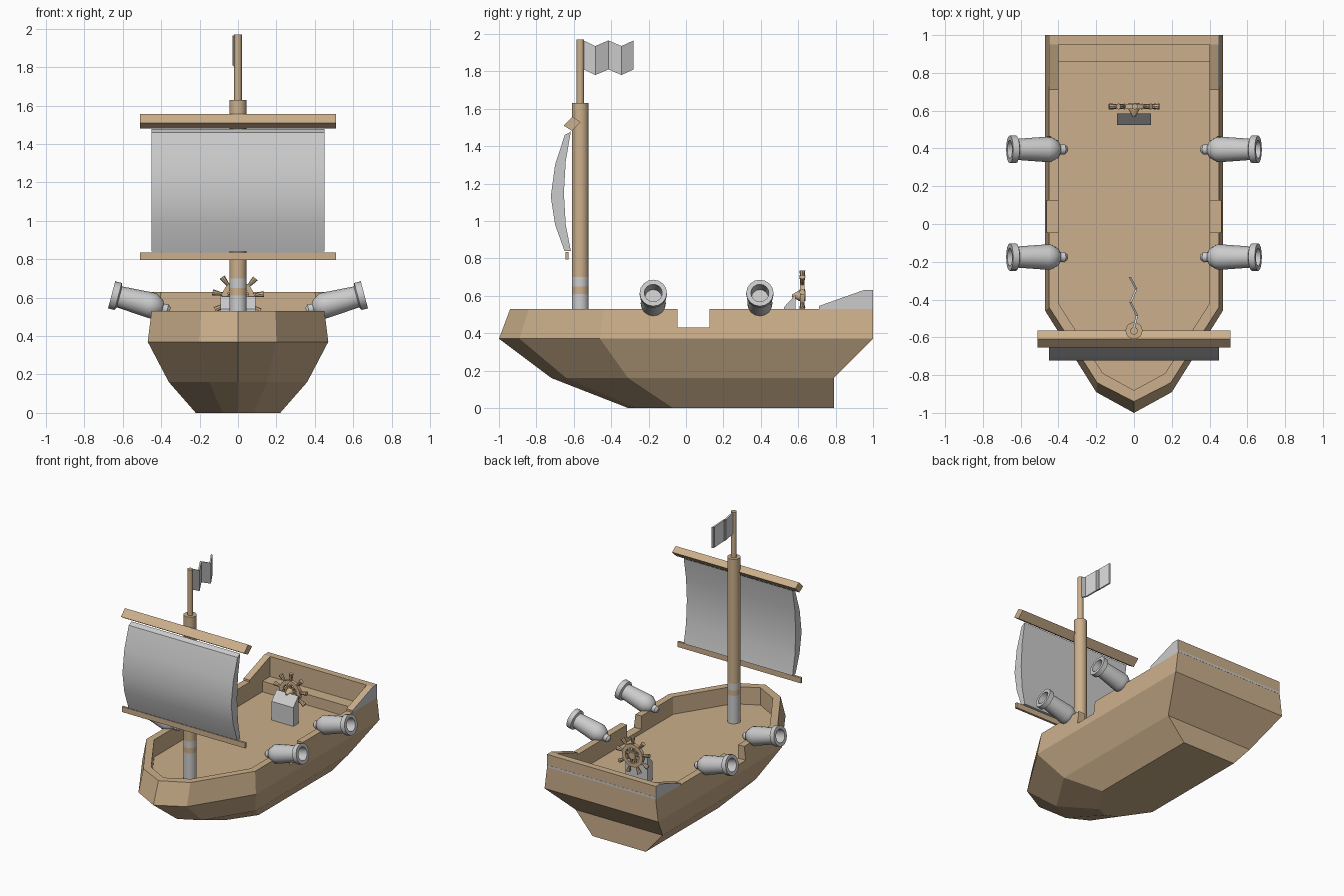
import bpy, bmesh
from math import sin, cos, pi, radians
from mathutils import Matrix, Vector

if "Cube" in bpy.data.objects:
    bpy.data.objects.remove(bpy.data.objects["Cube"])

wood = bpy.data.materials.new("wood")
wood.diffuse_color = (0.60, 0.43, 0.26, 1)
wood.use_nodes = True
wood.node_tree.nodes["Principled BSDF"].inputs["Base Color"].default_value = wood.diffuse_color


def finish(name, bm, mat=None, smooth=None):
    bmesh.ops.recalc_face_normals(bm, faces=bm.faces)
    me = bpy.data.meshes.new(name)
    bm.to_mesh(me)
    bm.free()
    ob = bpy.data.objects.new(name, me)
    bpy.context.collection.objects.link(ob)
    if mat:
        me.materials.append(mat)
    bpy.ops.object.select_all(action='DESELECT')
    ob.select_set(True)
    bpy.context.view_layer.objects.active = ob
    if smooth:
        bpy.ops.object.shade_smooth_by_angle(angle=radians(smooth))
    return ob


def loft(bm, rings, closed=False):
    """Skin equal-length closed rings; cap the ends unless the loft closes on itself."""
    vs = [[bm.verts.new(p) for p in r] for r in rings]
    n = len(vs[0])
    pairs = list(zip(vs, vs[1:])) + ([(vs[-1], vs[0])] if closed else [])
    for a, b in pairs:
        for i in range(n):
            bm.faces.new((a[i], a[(i + 1) % n], b[(i + 1) % n], b[i]))
    if not closed:
        bm.faces.new(vs[0])
        bm.faces.new(vs[-1])


def prism(name, profile, x0, x1, mat=None, smooth=None):
    bm = bmesh.new()
    loft(bm, [[(x, y, z) for y, z in profile] for x in (x0, x1)])
    return finish(name, bm, mat, smooth)


def box(name, x0, x1, y0, y1, z0, z1, mat=None):
    return prism(name, [(y0, z0), (y1, z0), (y1, z1), (y0, z1)], x0, x1, mat)


def lathe(bm, profile, n, mat4, closed=False):
    """Revolve (radius, height) points about local z, placed by a matrix."""
    loft(bm, [[mat4 @ Vector((r * cos(2 * pi * i / n), r * sin(2 * pi * i / n), h))
               for i in range(n)] for r, h in profile], closed)


# Hull: outer rings bottom to rim, then inner rim down to the deck
def hull_ring(z, tip, sx, sy, w, wy, stern):
    return [(0, tip, z), (sx, sy, z), (w, wy, z), (w, stern, z),
            (-w, stern, z), (-w, wy, z), (-sx, sy, z)]


bm = bmesh.new()
loft(bm, [hull_ring(*r) for r in (
    (0.00, -0.31, 0.08, -0.27, 0.22, -0.07, 0.79),
    (0.16, -0.72, 0.15, -0.64, 0.36, -0.31, 0.79),
    (0.37, -1.00, 0.20, -0.89, 0.47, -0.46, 1.00),
    (0.53, -0.94, 0.195, -0.84, 0.45, -0.44, 1.00),
    (0.53, -0.88, 0.165, -0.79, 0.40, -0.42, 0.95),
    (0.40, -0.88, 0.165, -0.79, 0.40, -0.42, 0.95))])
hull = finish("hull", bm, wood)

# Boarding gaps through both rails
cutter = box("gap_cutter", -1, 1, -0.045, 0.125, 0.43, 0.8)
cutter.hide_render = True
mod = hull.modifiers.new("gaps", 'BOOLEAN')
mod.object = cutter
mod.operation = 'DIFFERENCE'
mod.solver = 'EXACT'
bpy.context.view_layer.objects.active = hull
bpy.ops.object.modifier_apply(modifier="gaps")
bpy.data.objects.remove(cutter)

# Raised stern: back wall, sloping side rails, grey trim, bench
box("stern_wall", -0.445, 0.445, 0.95, 1.0, 0.53, 0.63, wood)
slope = [(0.71, 0.53), (0.71, 0.545), (0.95, 0.63), (1.0, 0.63), (1.0, 0.53)]
for side, s in (("right", 1), ("left", -1)):
    prism("stern_rail_" + side, slope, s * 0.40, s * 0.446, wood)
    prism("stern_panel_" + side, slope, s * 0.444, s * 0.45)
box("stern_stripe", -0.448, 0.448, 0.99, 1.001, 0.535, 0.55)
box("stern_bench", -0.40, 0.40, 0.86, 0.95, 0.40, 0.48, wood)

# Mast in stacked bands, with a thin pole above
MY = -0.565
for name, r, z0, z1, mat in (
        ("mast_foot", 0.045, 0.40, 0.61, None),
        ("mast_lower_band", 0.045, 0.61, 0.65, wood),
        ("mast_collar", 0.045, 0.65, 0.70, None),
        ("mast", 0.045, 0.70, 1.63, wood),
        ("flag_pole", 0.02, 1.63, 1.97, wood)):
    bm = bmesh.new()
    lathe(bm, [(r, z0), (r, z1)], 16, Matrix.Translation((0, MY, 0)))
    finish(name, bm, mat, 40)

# Yards and billowed sail
prism("upper_yard", [(-0.655, 1.51), (-0.61, 1.482), (-0.563, 1.528), (-0.608, 1.557)],
      -0.51, 0.51, wood)
box("lower_yard", -0.51, 0.51, -0.645, -0.628, 0.795, 0.835, wood)
front = [(-0.648, 1.46), (-0.70, 1.30), (-0.723, 1.13), (-0.70, 0.98), (-0.65, 0.84)]
back = [(-0.616, 0.84), (-0.643, 0.98), (-0.653, 1.15), (-0.643, 1.32), (-0.616, 1.477)]
prism("sail", front + back, -0.45, 0.45, None, 35)

# Waving flag
bm = bmesh.new()
wave = [(0.0, -0.548, 0), (0.016, -0.485, -0.03), (-0.018, -0.415, 0),
        (0.012, -0.345, -0.03), (-0.022, -0.28, 0)]
loft(bm, [[(x - 0.006, y, 1.81 + d), (x + 0.006, y, 1.81 + d),
           (x + 0.006, y, 1.965 + d), (x - 0.006, y, 1.965 + d)] for x, y, d in wave])
finish("flag", bm)

# Four cannons tilted upward, profile runs from bore bottom to breech knob
barrel = [(0.045, -0.10), (0.048, 0), (0.073, 0), (0.073, -0.035), (0.056, -0.042),
          (0.067, -0.20), (0.067, -0.225), (0.045, -0.265), (0.026, -0.275),
          (0.028, -0.30), (0.015, -0.315)]
for side, s in (("right", 1), ("left", -1)):
    for place, y in (("fore", -0.175), ("aft", 0.395)):
        bm = bmesh.new()
        lathe(bm, barrel, 16, Matrix.Translation((s * 0.658, y, 0.615))
              @ Matrix.Rotation(s * radians(75), 4, 'Y'))
        finish("cannon_%s_%s" % (place, side), bm, None, 35)

# Steering stand
prism("wheel_stand", [(0.525, 0.40), (0.525, 0.54), (0.585, 0.605), (0.585, 0.40)], -0.09, 0.09)

# Steering wheel: rim, hub, axle and spokes with handles
centre = Matrix.Translation((0, 0.622, 0.60)) @ Matrix.Rotation(radians(90), 4, 'X')
bm = bmesh.new()
lathe(bm, [(0.085, -0.012), (0.085, 0.012), (0.058, 0.012), (0.058, -0.012)], 18, centre, True)
lathe(bm, [(0.028, -0.018), (0.028, 0.018), (0.006, 0.055)], 12, centre)
for k in range(9):
    turn = centre @ Matrix.Rotation(radians(48 + 40 * k), 4, 'Z') @ Matrix.Rotation(radians(90), 4, 'Y')
    lathe(bm, [(0.009, 0.02), (0.009, 0.09), (0.012, 0.105), (0.016, 0.135)], 8, turn)
finish("steering_wheel", bm, wood, 35)
